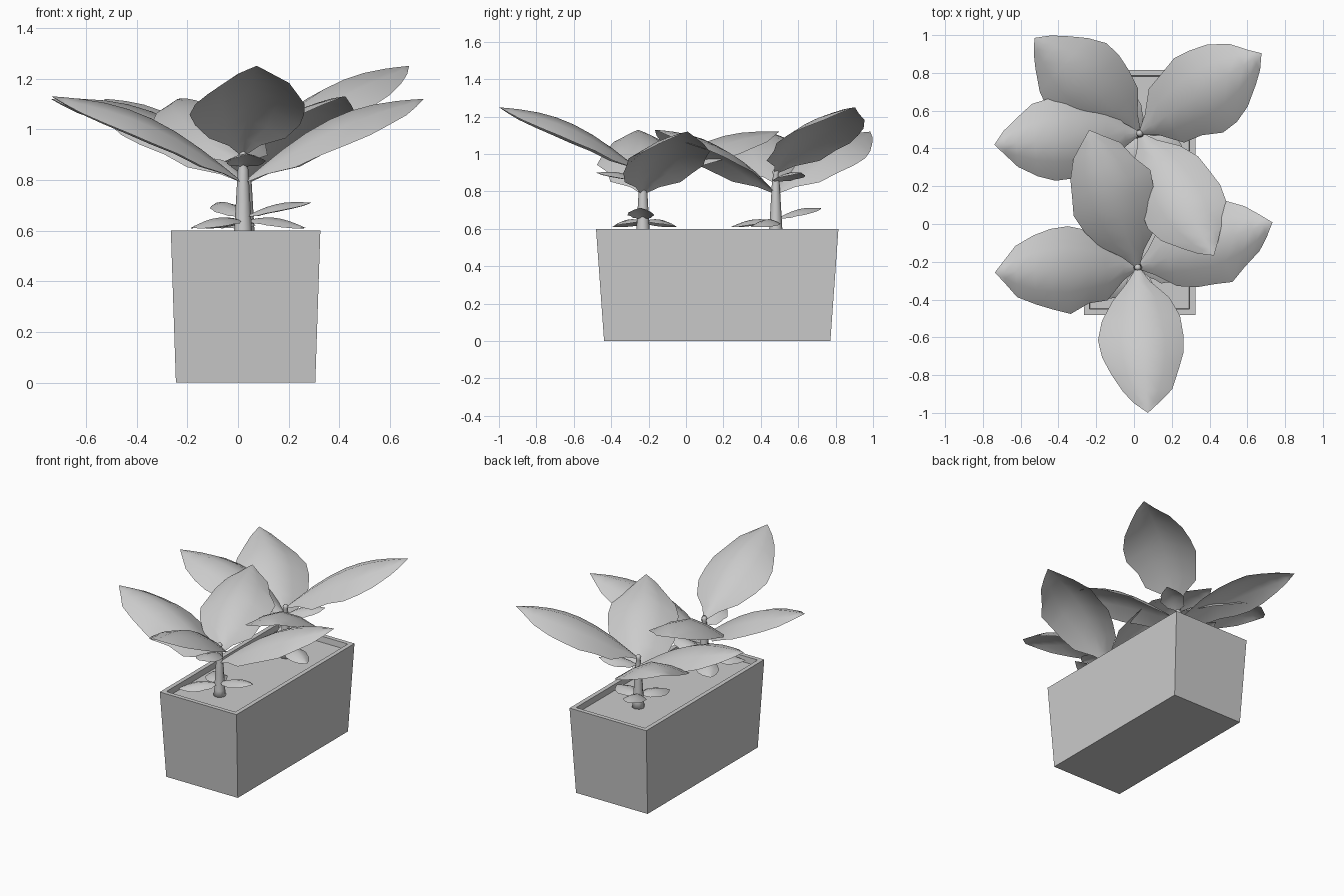
import bpy, bmesh, random
from math import radians, cos, sin, pi
from mathutils import Vector

random.seed(4)
cube = bpy.data.objects.get("Cube")
if cube:
    bpy.data.objects.remove(cube, do_unlink=True)

grey = bpy.data.materials.new("plain grey")
grey.use_nodes = True
grey.diffuse_color = (0.6, 0.6, 0.6, 1)
grey.node_tree.nodes["Principled BSDF"].inputs["Base Color"].default_value = (0.6, 0.6, 0.6, 1)


def add_object(name, bm, smooth=False):
    for f in bm.faces:
        f.smooth = smooth
    mesh = bpy.data.meshes.new(name)
    bm.to_mesh(mesh)
    bm.free()
    mesh.materials.append(grey)
    obj = bpy.data.objects.new(name, mesh)
    bpy.context.collection.objects.link(obj)


def loft(name, loops, smooth=False):
    """Join closed loops of equal length and cap both ends."""
    bm = bmesh.new()
    rings = [[bm.verts.new(p) for p in loop] for loop in loops]
    for a, b in zip(rings, rings[1:]):
        for i in range(len(a)):
            j = (i + 1) % len(a)
            bm.faces.new((a[i], a[j], b[j], b[i]))
    bm.faces.new(rings[0])
    bm.faces.new(rings[-1])
    bmesh.ops.recalc_face_normals(bm, faces=bm.faces)
    add_object(name, bm, smooth)


# Tapered planter with a thin rim and sunken soil
def rectangle(half_x, half_y, z):
    return [(0.03 + sx * half_x, 0.167 + sy * half_y, z)
            for sx, sy in ((-1, -1), (1, -1), (1, 1), (-1, 1))]


loft("planter_box", [rectangle(0.275, 0.605, 0), rectangle(0.295, 0.648, 0.6),
                     rectangle(0.265, 0.618, 0.6), rectangle(0.262, 0.614, 0.56)])

# Half widths along a leaf, as (position, share of the full half width)
OUTLINE = [(0, 0.04), (0.1, 0.28), (0.22, 0.7), (0.35, 0.86), (0.48, 1),
           (0.6, 0.97), (0.72, 0.84), (0.85, 0.56), (0.93, 0.28)]


def leaf(name, base, angle, length, rise, half_width, droop, arch):
    """Arched leaf blade with drooping, ragged edges and a pointed tip."""
    a = radians(angle)
    along, side = Vector((cos(a), sin(a), 0)), Vector((-sin(a), cos(a), 0))
    bm = bmesh.new()
    rows = []
    for t, w in OUTLINE:
        mid = base + along * length * t + Vector((0, 0, rise * t + arch * sin(pi * t)))
        row = []
        for s in (-1, -0.5, 0, 0.5, 1):
            rag = random.uniform(0.88, 1.05) if abs(s) == 1 else 1
            fall = droop * w * abs(s) ** 1.5
            row.append(bm.verts.new(mid + side * s * w * half_width * rag
                                    - Vector((0, 0, fall))))
        rows.append(row)
    for r, q in zip(rows, rows[1:]):
        for i in range(4):
            bm.faces.new((r[i], q[i], q[i + 1], r[i + 1]))
    tip = bm.verts.new(base + along * length + Vector((0, 0, rise)))
    for i in range(4):
        bm.faces.new((rows[-1][i], tip, rows[-1][i + 1]))
    add_object(name, bm, True)


def plant(label, x, y, turn, back_angle):
    root = Vector((x, y, 0))

    # Tapered stem with a flared foot and a small bud at the top
    profile = [(0.042, 0.55), (0.035, 0.6), (0.028, 0.72), (0.021, 0.84),
               (0.014, 0.89), (0.019, 0.905), (0.01, 0.92)]
    loft(label + "_stem",
         [[root + Vector((r * cos(k * pi / 4), r * sin(k * pi / 4), z))
           for k in range(8)] for r, z in profile], True)

    # Large upper leaves: angle, length, base height, tip height
    large = [(-86 + turn, 0.772, 0.9, 1.25), (182 + turn, 0.757, 0.79, 1.13),
             (18.5 + turn, 0.752, 0.79, 1.12), (back_angle, 0.772, 0.85, 1.12)]
    for n, (angle, length, low, high) in enumerate(large):
        leaf(f"{label}_large_leaf_{n + 1}", root + Vector((0, 0, low)), angle,
             length, high - low, 0.235, 0.1, 0.09)

    # Young leaf below the top leaf
    leaf(label + "_young_leaf", root + Vector((0, 0, 0.85)), -86 + turn,
         0.25, 0.05, 0.08, 0.03, 0.025)

    # Small leaves round the foot: angle, length, base height, tip height
    small = [(-4, 0.27, 0.65, 0.71), (217, 0.26, 0.64, 0.61),
             (134, 0.25, 0.64, 0.61)]
    for n, (angle, length, low, high) in enumerate(small):
        leaf(f"{label}_small_leaf_{n + 1}", root + Vector((0, 0, low)),
             angle + turn, length, high - low, 0.075, 0.03, 0.025)


plant("front_plant", 0.02, -0.23, 0, 109.5)
plant("back_plant", 0.03, 0.48, 119.3, 184.5)
